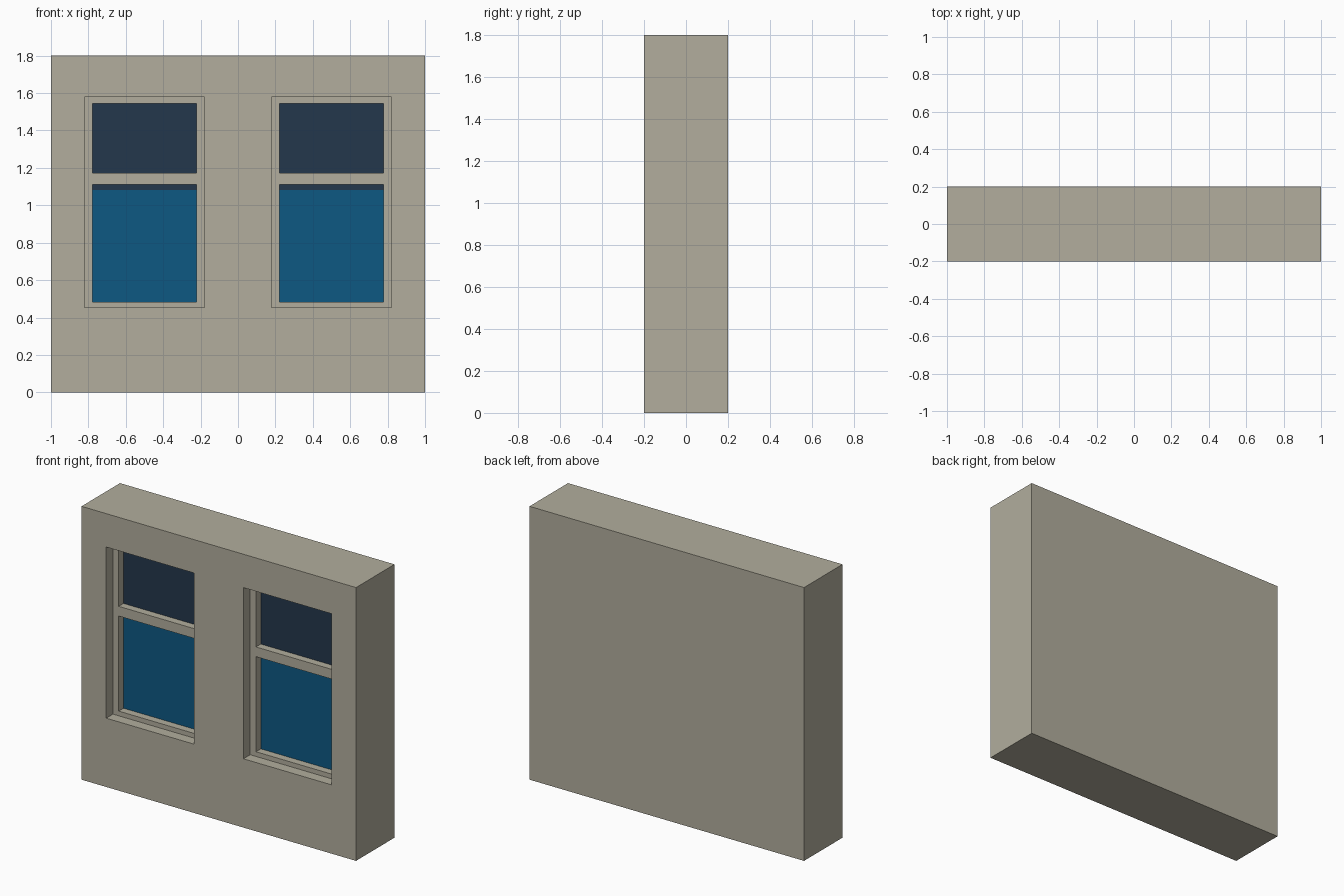
import bpy, bmesh
from mathutils import Vector

if "Cube" in bpy.data.objects:
    bpy.data.objects.remove(bpy.data.objects["Cube"])

# sizes
W, D, H = 2.0, 0.4, 1.8
FRONT = -D / 2
OUT_X, OUT_Z = (0.18, 0.82), (0.453, 1.58)       # outer recess of each window
PANE_X = (0.222, 0.778)                          # glazed area
LOW_Z, UP_Z = (0.484, 1.11), (1.174, 1.543)      # lower and upper sash
BLIND_Z = 1.083                                  # lower edge of the dark blind
FRAME_DEPTH, PANE_DEPTH = 0.07, 0.05


def srgb(*rgb):
    lin = lambda c: c / 12.92 if c <= 0.04045 else ((c + 0.055) / 1.055) ** 2.4
    return tuple(lin(v / 255) for v in rgb) + (1.0,)


def material(name, rgb):
    m = bpy.data.materials.new(name)
    m.diffuse_color = srgb(*rgb)
    m.use_nodes = True
    m.node_tree.nodes["Principled BSDF"].inputs["Base Color"].default_value = m.diffuse_color
    return m


def within(f, y, xr, zr):
    c = f.calc_center_median()
    return (abs(f.normal.y) > 0.9 and abs(c.y - y) < 1e-4
            and xr[0] < abs(c.x) < xr[1] and zr[0] < c.z < zr[1])


def sink(bm, faces, depth):
    """Push a group of front faces into the wall, leaving reveals around it."""
    res = bmesh.ops.extrude_face_region(bm, geom=faces)
    old = [f for f in faces if f.is_valid]
    if old:
        bmesh.ops.delete(bm, geom=old, context='FACES')
    verts = [g for g in res['geom'] if isinstance(g, bmesh.types.BMVert)]
    bmesh.ops.translate(bm, verts=verts, vec=(0, depth, 0))
    bm.normal_update()


# wall block, scored along every window line
bm = bmesh.new()
bmesh.ops.create_cube(bm, size=1)
for v in bm.verts:
    v.co = Vector((v.co.x * W, v.co.y * D, (v.co.z + 0.5) * H))
cuts = [((s * x, 0, 0), (1, 0, 0)) for x in OUT_X + PANE_X for s in (-1, 1)]
cuts += [((0, 0, z), (0, 0, 1)) for z in OUT_Z + LOW_Z + UP_Z + (BLIND_Z,)]
for co, no in cuts:
    bmesh.ops.bisect_plane(bm, geom=bm.verts[:] + bm.edges[:] + bm.faces[:],
                           plane_co=co, plane_no=no)
bm.normal_update()

# window frames: first recess
sink(bm, [f for f in bm.faces if within(f, FRONT, OUT_X, OUT_Z)], FRAME_DEPTH)

# sashes: second recess, leaving the middle rail standing
y = FRONT + FRAME_DEPTH
sink(bm, [f for f in bm.faces if within(f, y, PANE_X, LOW_Z)
          or within(f, y, PANE_X, UP_Z)], PANE_DEPTH)

# glass and blind colours by height
y += PANE_DEPTH
for f in bm.faces:
    if within(f, y, PANE_X, OUT_Z):
        f.material_index = 1 if f.calc_center_median().z < BLIND_Z else 2

bmesh.ops.recalc_face_normals(bm, faces=bm.faces[:])
mesh = bpy.data.meshes.new("wall_with_windows")
bm.to_mesh(mesh)
bm.free()
for name, rgb in (("stone", (178, 174, 157)),
                  ("blue_glass", (13, 88, 130)),
                  ("dark_blind", (36, 55, 76))):
    mesh.materials.append(material(name, rgb))
wall = bpy.data.objects.new("wall_with_windows", mesh)
bpy.context.collection.objects.link(wall)
